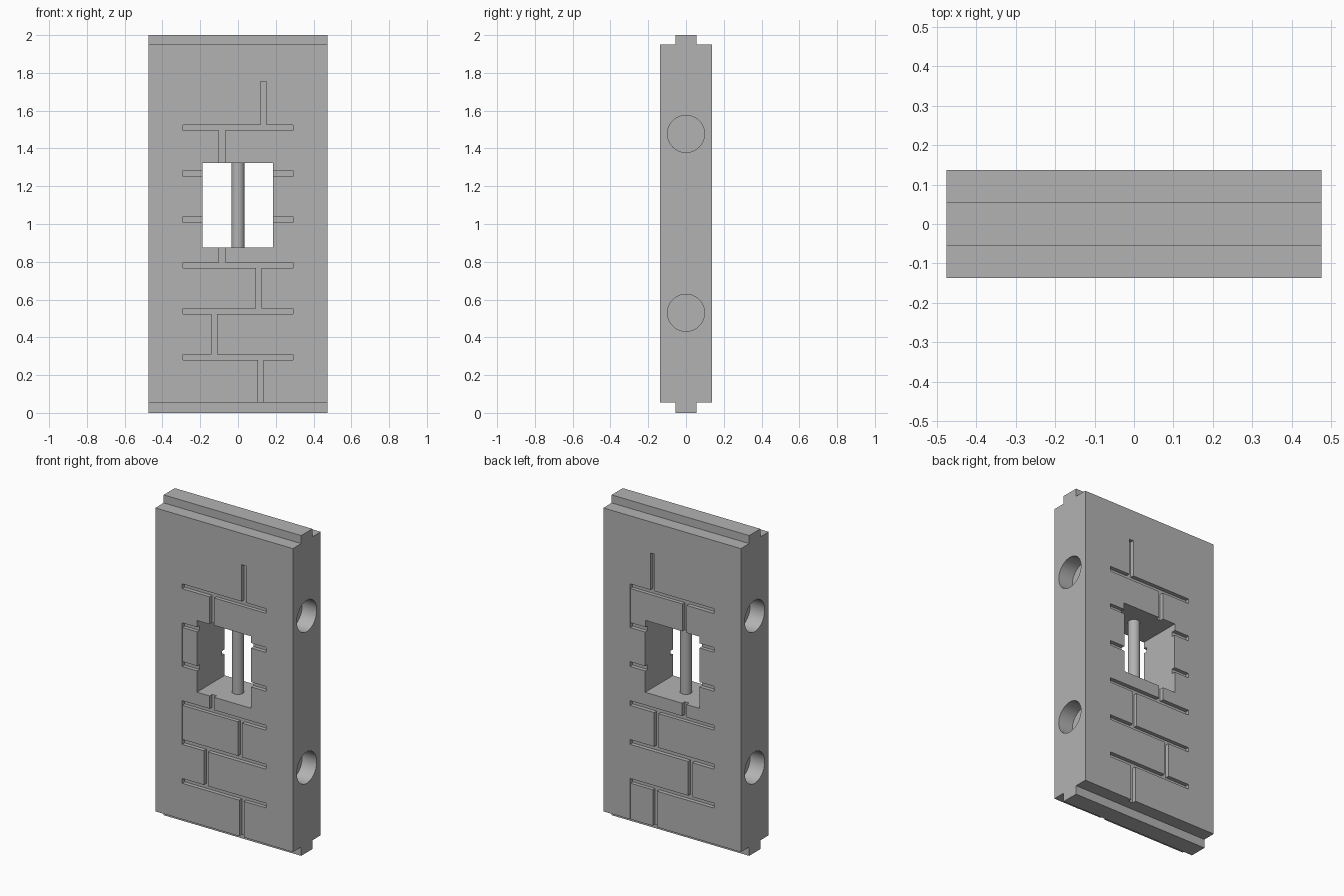
import bpy, bmesh, math
from mathutils import Matrix, Vector

cube = bpy.data.objects.get("Cube")
if cube:
    bpy.data.objects.remove(cube, do_unlink=True)

stone = bpy.data.materials.new("grey_stone")
stone.use_nodes = True
colour = (0.45, 0.45, 0.45, 1)
stone.diffuse_color = colour
stone.node_tree.nodes["Principled BSDF"].inputs["Base Color"].default_value = colour

HALF_W, HALF_T, TONGUE = 0.475, 0.137, 0.055
LOW, HIGH, TOP = 0.055, 1.95, 2.0
BRICK_X, JOINT, GROOVE, RECESS = 0.29, 0.03, 0.025, 0.002


def add_box(bm, x, y, z):
    """Box between the given (low, high) ranges."""
    lo, hi = Vector((x[0], y[0], z[0])), Vector((x[1], y[1], z[1]))
    m = Matrix.Translation((lo + hi) / 2) @ Matrix.Diagonal((*(hi - lo), 1))
    bmesh.ops.create_cube(bm, size=1, matrix=m)


def add_rod(bm, radius, length, m, sides):
    bmesh.ops.create_cone(bm, cap_ends=True, segments=sides, radius1=radius,
                          radius2=radius, depth=length, matrix=m)


def make(name, bm):
    bmesh.ops.recalc_face_normals(bm, faces=bm.faces)
    me = bpy.data.meshes.new(name)
    bm.to_mesh(me)
    bm.free()
    me.materials.append(stone)
    ob = bpy.data.objects.new(name, me)
    bpy.context.collection.objects.link(ob)
    return ob


def activate(ob):
    bpy.ops.object.select_all(action="DESELECT")
    ob.select_set(True)
    bpy.context.view_layer.objects.active = ob


def cut(target, bm):
    """Carve the cutter out of the target, then discard it."""
    cutter = make("cutter", bm)
    cutter.hide_render = True
    mod = target.modifiers.new("carve", "BOOLEAN")
    mod.operation, mod.solver, mod.object = "DIFFERENCE", "EXACT", cutter
    mod.use_self = True
    activate(target)
    bpy.ops.object.modifier_apply(modifier=mod.name)
    bpy.data.objects.remove(cutter, do_unlink=True)


# Wall slab: profile with a tongue above and below, extruded across the width
half = [(TONGUE, 0), (TONGUE, LOW), (HALF_T, LOW),
        (HALF_T, HIGH), (TONGUE, HIGH), (TONGUE, TOP)]
profile = half + [(-y, z) for y, z in reversed(half)]
bm = bmesh.new()
face = bm.faces.new([bm.verts.new((-HALF_W, y, z)) for y, z in profile])
side = bmesh.ops.extrude_face_region(bm, geom=[face])["geom"]
bmesh.ops.translate(bm, vec=(2 * HALF_W, 0, 0),
                    verts=[v for v in side if isinstance(v, bmesh.types.BMVert)])
wall = make("wall_panel", bm)

# Faintly sunk bricks: x range, z range
bm = bmesh.new()
bricks = [((0.12, BRICK_X), (0, 0.295)), ((-BRICK_X, 0.11), (0.54, 0.785)),
          ((-BRICK_X, -0.15), (1.025, 1.27)), ((-0.085, BRICK_X), (1.27, 1.51))]
for s in (-1, 1):
    for x, z in bricks:
        add_box(bm, x, sorted((s * (HALF_T - RECESS), s * 0.2)), z)
cut(wall, bm)

# Mortar joints on both faces: six courses and staggered uprights
joints = [(0.12, 0, 0.295), (-0.125, 0.295, 0.54), (0.11, 0.54, 0.785),
          (-0.085, 0.785, 1.51), (0.135, 1.51, 1.755)]
bm = bmesh.new()
for s in (-1, 1):
    y = sorted((s * (HALF_T - GROOVE), s * 0.2))
    for i in range(6):
        z = 0.28 + i * 0.243
        add_box(bm, (-BRICK_X, BRICK_X), y, (z, z + JOINT))
    for x, z0, z1 in joints:
        add_box(bm, (x - JOINT / 2, x + JOINT / 2), y, (z0, z1))
cut(wall, bm)

# Window opening
bm = bmesh.new()
add_box(bm, (-0.188, 0.186), (-0.3, 0.3), (0.876, 1.324))
cut(wall, bm)

# Round sockets in both ends
bm = bmesh.new()
for x in (-HALF_W, HALF_W):
    for z in (0.53, 1.477):
        m = Matrix.Translation((x, 0, z)) @ Matrix.Rotation(math.pi / 2, 4, "Y")
        add_rod(bm, 0.098, 0.2, m, 48)
cut(wall, bm)

# Upright bar in the window
bm = bmesh.new()
add_rod(bm, 0.035, 0.47, Matrix.Translation((0, 0, 1.1)), 32)
bar = make("window_bar", bm)

for ob in (wall, bar):
    activate(ob)
    bpy.ops.object.shade_smooth_by_angle(angle=math.radians(30))
